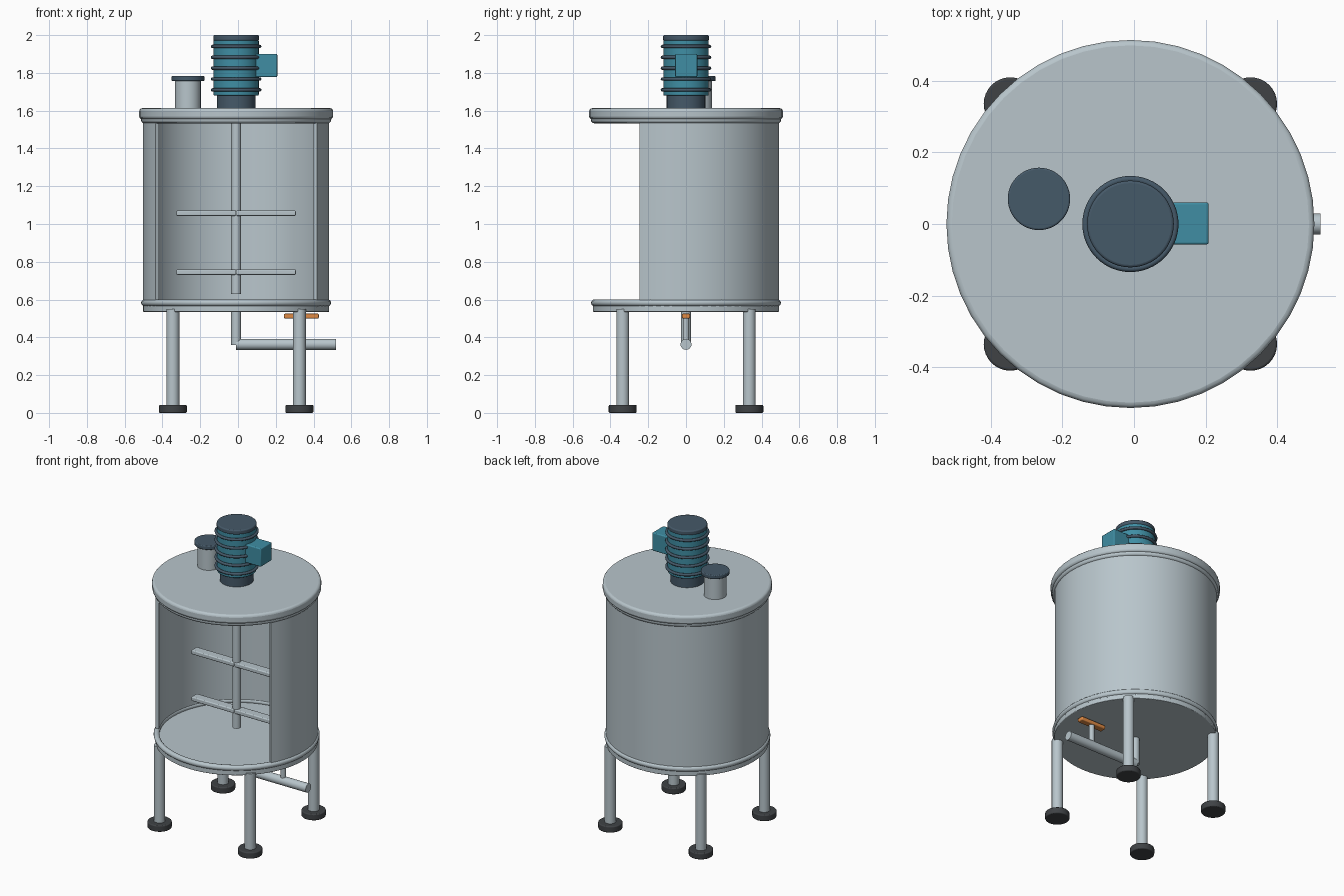
import bpy, bmesh
from math import pi, sin, cos, radians
from mathutils import Vector, Matrix

if "Cube" in bpy.data.objects:
    bpy.data.objects.remove(bpy.data.objects["Cube"])

CX = -0.01  # tank axis


def material(name, rgb):
    m = bpy.data.materials.new(name)
    m.diffuse_color = (*rgb, 1)
    m.use_nodes = True
    m.node_tree.nodes["Principled BSDF"].inputs["Base Color"].default_value = m.diffuse_color
    return m


STEEL = material("steel", (0.48, 0.56, 0.60))
SLATE = material("slate", (0.06, 0.10, 0.14))
TEAL = material("teal", (0.05, 0.27, 0.37))
RUBBER = material("rubber", (0.05, 0.055, 0.06))
ORANGE = material("orange", (0.75, 0.26, 0.06))


def finish(name, bm, mat, bevel=0):
    bmesh.ops.recalc_face_normals(bm, faces=bm.faces)
    me = bpy.data.meshes.new(name)
    bm.to_mesh(me)
    bm.free()
    ob = bpy.data.objects.new(name, me)
    bpy.context.collection.objects.link(ob)
    me.materials.append(mat)
    if bevel:
        mod = ob.modifiers.new("edge", 'BEVEL')
        mod.width, mod.segments = bevel, 3
        mod.limit_method, mod.angle_limit = 'ANGLE', radians(40)
    bpy.ops.object.select_all(action='DESELECT')
    ob.select_set(True)
    bpy.context.view_layer.objects.active = ob
    bpy.ops.object.shade_smooth_by_angle(angle=radians(35))
    return ob


def rod(name, a, b, r, mat=STEEL, bevel=0, seg=32):
    """Cylinder from point a to point b."""
    a, b = Vector(a), Vector(b)
    bm = bmesh.new()
    rot = (b - a).to_track_quat('Z', 'Y').to_matrix().to_4x4()
    bmesh.ops.create_cone(bm, cap_ends=True, segments=seg, radius1=r, radius2=r,
                          depth=(b - a).length,
                          matrix=Matrix.Translation((a + b) / 2) @ rot)
    return finish(name, bm, mat, bevel)


def disc(name, z0, z1, r, mat=STEEL, bevel=0, seg=48, x=CX, y=0):
    return rod(name, (x, y, z0), (x, y, z1), r, mat, bevel, seg)


def box(name, lo, hi, mat=STEEL, bevel=0):
    lo, hi = Vector(lo), Vector(hi)
    bm = bmesh.new()
    bmesh.ops.create_cube(bm, size=1, matrix=Matrix.Translation((lo + hi) / 2)
                          @ Matrix.Diagonal((*(hi - lo), 1)))
    return finish(name, bm, mat, bevel)


def lathe(name, profile, mat=STEEL, start=0, sweep=2 * pi, steps=64):
    """Sweep a closed (radius, z) profile around the tank axis."""
    bm = bmesh.new()
    full = sweep > 6.28
    rings = []
    for i in range(steps if full else steps + 1):
        a = start + sweep * i / steps
        rings.append([bm.verts.new((CX + r * cos(a), r * sin(a), z)) for r, z in profile])
    n = len(profile)
    for i in range(steps):
        p, q = rings[i], rings[(i + 1) % len(rings)]
        for j in range(n):
            k = (j + 1) % n
            bm.faces.new((p[j], p[k], q[k], q[j]))
    if not full:
        bm.faces.new(rings[0])
        bm.faces.new(rings[-1])
    return finish(name, bm, mat)


def ring(name, z, major, minor, mat=STEEL):
    prof = [(major + minor * cos(t * pi / 6), z + minor * sin(t * pi / 6)) for t in range(12)]
    return lathe(name, prof, mat)


# Tank: open-fronted shell, floor, lid and rims
lathe("tank_shell", [(0.472, 0.56), (0.493, 0.56), (0.493, 1.56), (0.472, 1.56)],
      start=radians(-30), sweep=radians(240), steps=48)
disc("tank_floor", 0.535, 0.575, 0.493, bevel=0.004, seg=64)
ring("bottom_rim", 0.583, 0.485, 0.018)
ring("top_rim", 1.552, 0.485, 0.019)
disc("tank_lid", 1.555, 1.613, 0.513, bevel=0.015)

# Legs and feet
for sx, side in ((-1, "left"), (1, "right")):
    for sy, end in ((-1, "front"), (1, "back")):
        x, y = CX + sx * 0.335, sy * 0.335
        disc(f"{end}_{side}_leg", 0.02, 0.55, 0.034, x=x, y=y, seg=32)
        disc(f"{end}_{side}_foot", 0, 0.042, 0.074, RUBBER, 0.006, 32, x, y)

# Stirrer shaft and paddles
disc("stirrer_shaft", 0.63, 1.57, 0.026, seg=32)
for z, level in ((0.745, "lower"), (1.057, "upper")):
    box(f"{level}_left_paddle", (CX - 0.316, -0.03, z - 0.014), (CX, 0.03, z + 0.014), bevel=0.006)
    box(f"{level}_right_paddle", (CX, -0.03, z - 0.014), (CX + 0.316, 0.03, z + 0.014), bevel=0.006)

# Motor with cooling fins and terminal box
disc("motor_base", 1.605, 1.69, 0.102, SLATE, 0.005)
disc("motor_body", 1.68, 1.975, 0.12, TEAL, 0.006)
for i in range(5):
    ring(f"cooling_fin_{i + 1}", 1.71 + i * 0.0575, 0.125, 0.009, SLATE)
disc("motor_cap", 1.97, 2.0, 0.121, SLATE, 0.007)
box("terminal_box", (0.08, -0.057, 1.778), (0.208, 0.06, 1.9), TEAL, 0.006)

# Filling port on the lid
disc("port_neck", 1.6, 1.765, 0.068, x=-0.265, y=0.07)
disc("port_cap", 1.757, 1.783, 0.087, SLATE, 0.005, x=-0.265, y=0.07)

# Drain pipe with valve handle
disc("drain_drop", 0.36, 0.56, 0.026, seg=32)
rod("drain_pipe", (CX, 0, 0.363), (0.52, 0, 0.363), 0.029)
disc("valve_stem", 0.363, 0.51, 0.017, seg=24, x=0.335)
box("valve_handle", (0.243, -0.022, 0.5), (0.428, 0.022, 0.525), ORANGE, 0.006)
